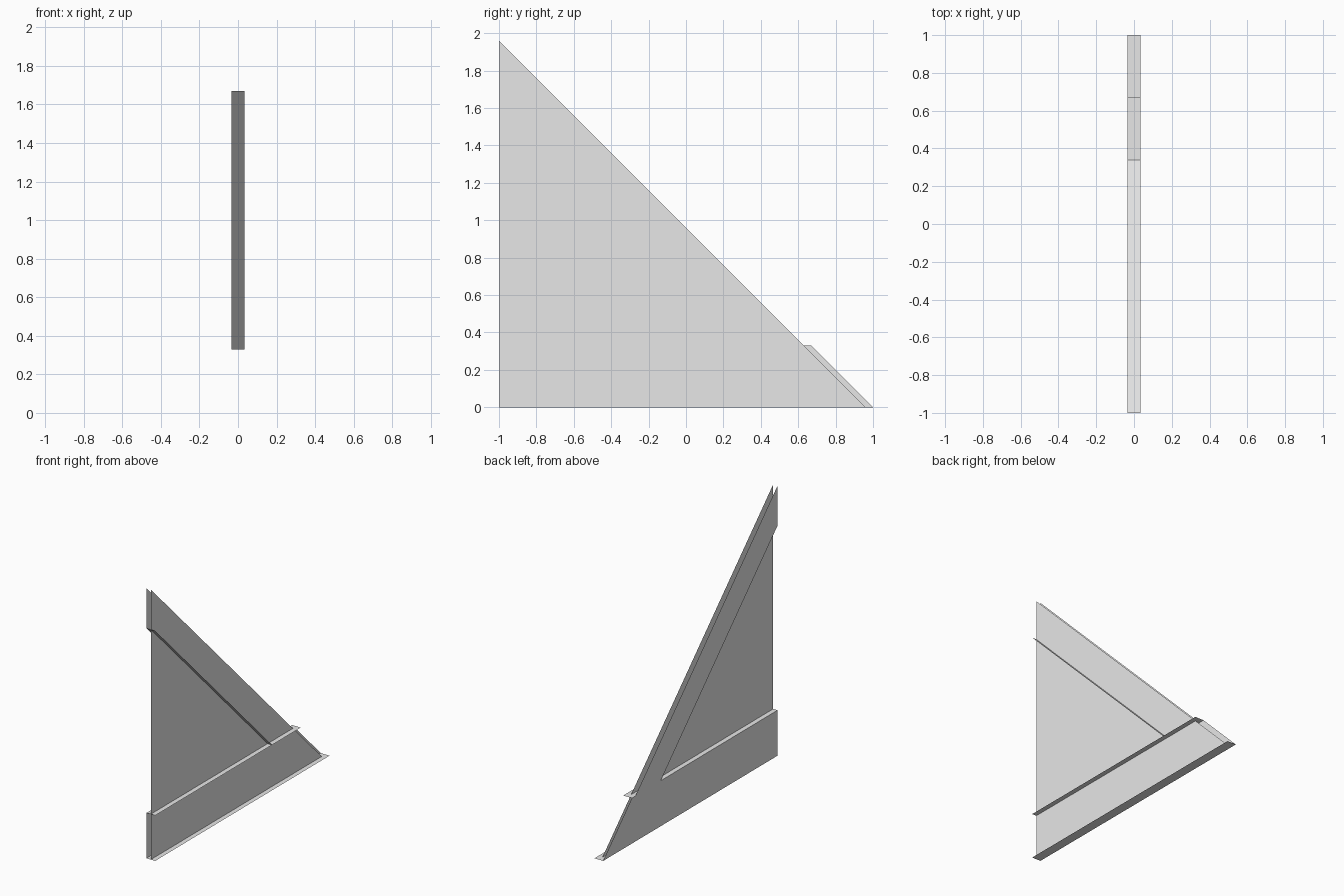
import bpy

cube = bpy.data.objects.get("Cube")
if cube:
    bpy.data.objects.remove(cube, do_unlink=True)

HALF = 0.035      # half width of the flanges
FRONT = -1.0      # upright front edge
BAR = 0.33        # height of the bottom bar
OUTER = 0.96      # sloped edge: y + z = OUTER
INNER = 0.67      # inner side of the sloped bar
END = 1.0         # sloped end of the bottom bar

grey = bpy.data.materials.new("light_grey")
grey.use_nodes = True
colour = (0.8, 0.8, 0.8, 1)
grey.diffuse_color = colour
bsdf = grey.node_tree.nodes["Principled BSDF"]
bsdf.inputs["Base Color"].default_value = colour


def sheet(name, points):
    """One flat thin sheet from its corner points."""
    mesh = bpy.data.meshes.new(name)
    mesh.from_pydata(points, [], [range(len(points))])
    mesh.materials.append(grey)
    obj = bpy.data.objects.new(name, mesh)
    bpy.context.collection.objects.link(obj)
    return obj


def upright(name, x, outline):
    """Sheet in the y-z plane."""
    return sheet(name, [(x, y, z) for y, z in outline])


def flange(name, start, end):
    """Strip of full width running between two y-z points."""
    return sheet(name, [(-HALF, *start), (HALF, *start), (HALF, *end), (-HALF, *end)])


# Central triangular web
upright("web", 0, [(FRONT, 0), (OUTER, 0), (FRONT, OUTER - FRONT)])

# Cover plates on the right side
upright("bottom_cover", -HALF,
        [(FRONT, 0), (FRONT, BAR), (END - BAR, BAR), (END, 0)])
upright("slope_cover", -HALF,
        [(FRONT, INNER - FRONT), (FRONT, OUTER - FRONT),
         (OUTER - BAR, BAR), (INNER - BAR, BAR)])

# Flanges crossing the web
flange("bottom_flange", (FRONT, 0), (END, 0))
flange("upper_flange", (FRONT, BAR), (END - BAR, BAR))
flange("slope_flange", (FRONT, INNER - FRONT), (INNER - BAR, BAR))
